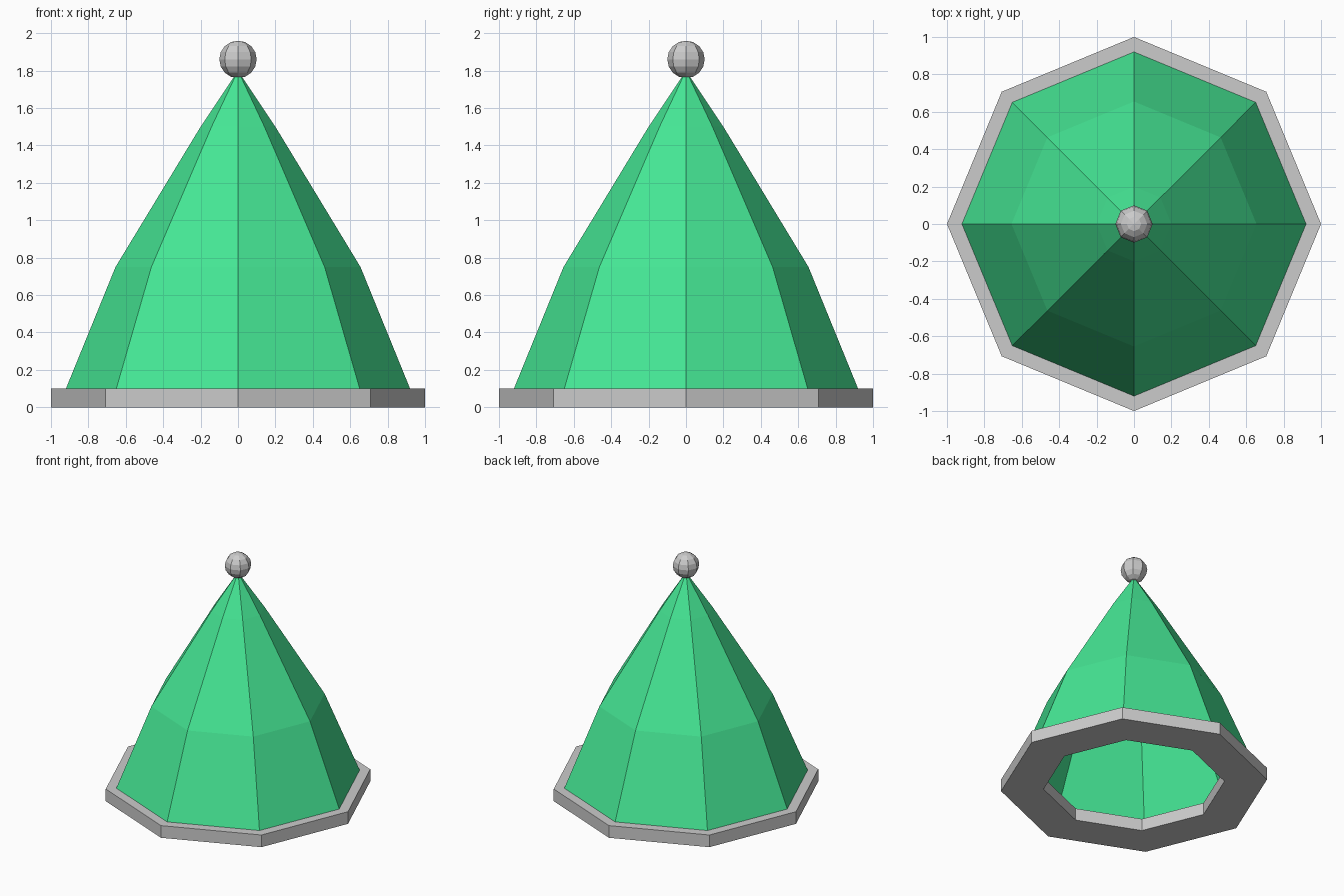
import bpy
import bmesh
from math import cos, sin, pi

if "Cube" in bpy.data.objects:
    bpy.data.objects.remove(bpy.data.objects["Cube"])

SIDES = 8


def lathe(name, profile, closed=False, material=None):
    """Revolve (radius, z) points into an eight-sided flat-shaded object."""
    bm = bmesh.new()
    rings = []
    for r, z in profile:
        if r == 0:
            rings.append([bm.verts.new((0, 0, z))] * SIDES)
        else:
            rings.append([bm.verts.new((r * cos(2 * pi * i / SIDES),
                                        r * sin(2 * pi * i / SIDES), z))
                          for i in range(SIDES)])
    pairs = list(zip(rings, rings[1:]))
    if closed:
        pairs.append((rings[-1], rings[0]))
    for a, b in pairs:
        for i in range(SIDES):
            j = (i + 1) % SIDES
            bm.faces.new(dict.fromkeys((a[i], a[j], b[j], b[i])))
    mesh = bpy.data.meshes.new(name)
    bm.to_mesh(mesh)
    bm.free()
    obj = bpy.data.objects.new(name, mesh)
    bpy.context.collection.objects.link(obj)
    if material:
        mesh.materials.append(material)
    return obj


green = bpy.data.materials.new("roof_green")
green.diffuse_color = (0.06, 0.80, 0.30, 1)
green.use_nodes = True
green.node_tree.nodes["Principled BSDF"].inputs["Base Color"].default_value = green.diffuse_color

# Flat ring under the eaves
lathe("base_ring", [(0.68, 0), (1, 0), (1, 0.1), (0.68, 0.1)], closed=True)

# Hollow roof shell, steeper at the eaves
lathe("roof", [(0.92, 0.1), (0.655, 0.75), (0.2, 1.5), (0, 1.8)], material=green)

# Ball on the tip
bpy.ops.mesh.primitive_uv_sphere_add(segments=8, ring_count=8, radius=0.1,
                                     location=(0, 0, 1.86))
bpy.context.object.name = "finial_ball"
